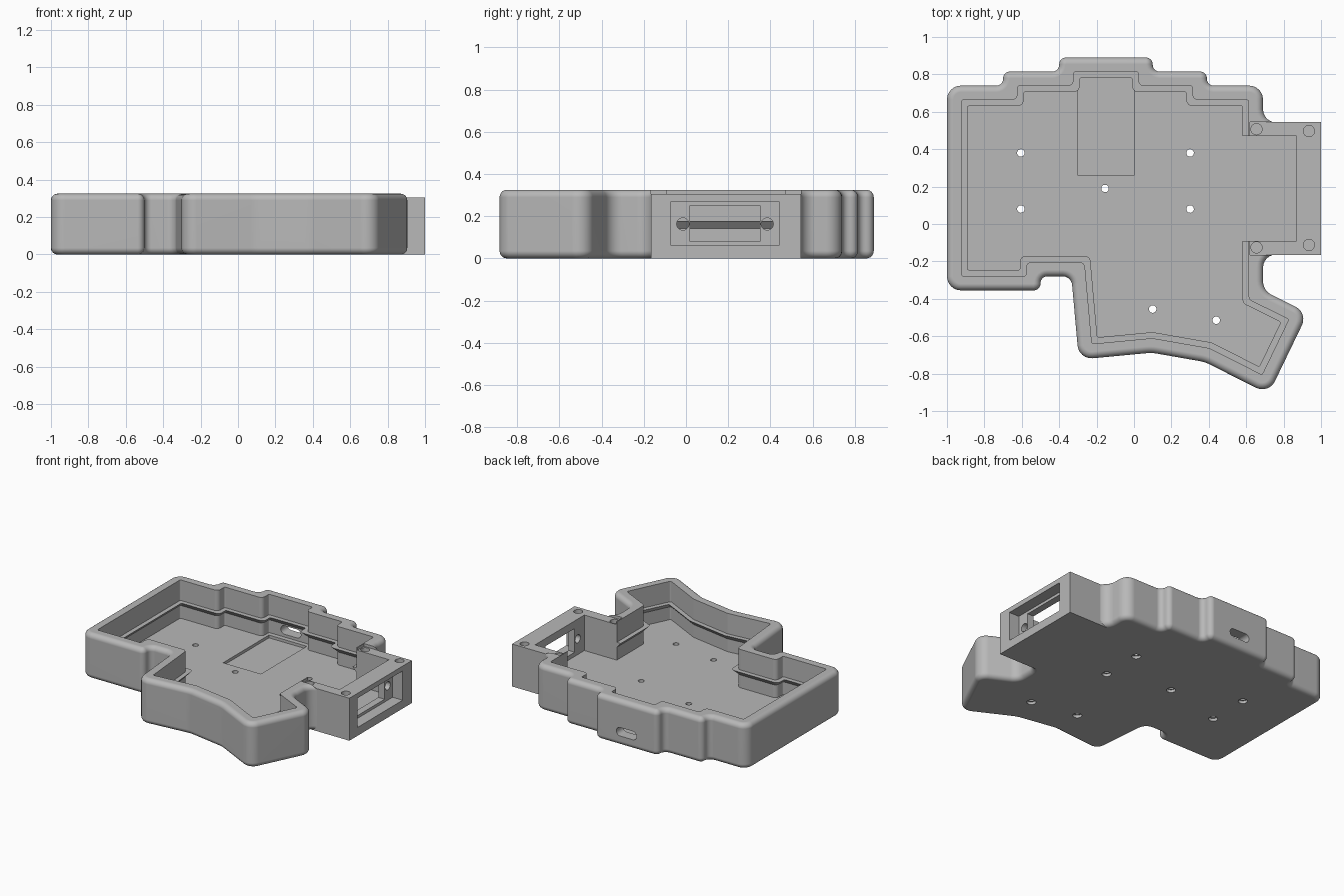
import bpy, bmesh, math
from mathutils import Vector, Matrix

cube = bpy.data.objects.get("Cube")
if cube:
    bpy.data.objects.remove(cube, do_unlink=True)

grey = bpy.data.materials.new("plain_grey")
grey.use_nodes = True
grey.diffuse_color = (0.48, 0.48, 0.48, 1)
grey.node_tree.nodes["Principled BSDF"].inputs["Base Color"].default_value = (0.48, 0.48, 0.48, 1)


def outline(corners, inset=0.0, fixed=None, steps=6):
    """Inset a counter-clockwise polygon of (x, y, radius) and round its corners."""
    pts = [Vector(c[:2]) for c in corners]
    n = len(pts)
    moved, turns = [], []
    for i in range(n):
        a = (pts[i] - pts[i - 1]).normalized()
        b = (pts[(i + 1) % n] - pts[i]).normalized()
        na, nb = Vector((-a.y, a.x)), Vector((-b.y, b.x))
        moved.append(pts[i] + (na + nb) * inset / (1 + na.dot(nb)))
        turns.append((a, na, math.atan2(a.x * b.y - a.y * b.x, a.dot(b))))
    loop = []
    for p, (a, na, turn), c in zip(moved, turns, corners):
        side = 1 if turn > 0 else -1
        if fixed:
            r = fixed[0] if side > 0 else fixed[1]
        else:
            r = max(c[2] - side * inset, 0.003)
        start = p - a * r * math.tan(abs(turn) / 2)
        centre = start + na * side * r
        for k in range(steps + 1):
            loop.append(centre + Matrix.Rotation(turn * k / steps, 2) @ (start - centre))
    return loop


def finish(bm, name):
    bmesh.ops.recalc_face_normals(bm, faces=bm.faces)
    me = bpy.data.meshes.new(name)
    bm.to_mesh(me)
    bm.free()
    me.materials.append(grey)
    ob = bpy.data.objects.new(name, me)
    bpy.context.collection.objects.link(ob)
    return ob


def loft(name, rings, matrix=None):
    """Skin a stack of (loop, z) rings into a closed solid."""
    bm = bmesh.new()
    rows = [[bm.verts.new((p.x, p.y, z)) for p in loop] for loop, z in rings]
    for lo, hi in zip(rows, rows[1:]):
        for i in range(len(lo)):
            bm.faces.new((lo[i - 1], lo[i], hi[i], hi[i - 1]))
    bm.faces.new(rows[0][::-1])
    bm.faces.new(rows[-1])
    if matrix:
        bm.transform(matrix)
    return finish(bm, name)


def box(name, x, y, z):
    bm = bmesh.new()
    bmesh.ops.create_cube(bm, size=1)
    for v in bm.verts:
        v.co = [s[0] if c < 0 else s[1] for c, s in zip(v.co, (x, y, z))]
    return finish(bm, name)


def peg(name, centre, r, length, axis="Z"):
    bm = bmesh.new()
    bmesh.ops.create_cone(bm, cap_ends=True, segments=24, radius1=r, radius2=r, depth=length)
    if axis == "X":
        bm.transform(Matrix.Rotation(math.pi / 2, 4, "Y"))
    bm.transform(Matrix.Translation(centre))
    return finish(bm, name)


def combine(target, tool, operation="DIFFERENCE"):
    tool.hide_render = True
    mod = target.modifiers.new(tool.name, "BOOLEAN")
    mod.operation, mod.solver, mod.object = operation, "EXACT", tool
    bpy.context.view_layer.objects.active = target
    bpy.ops.object.modifier_apply(modifier=mod.name)
    bpy.data.objects.remove(tool, do_unlink=True)


# Case plan, counter-clockwise, with corner radii
S = 0.036
thumb_side = [(-1, -.355, .075), (-.5, -.355, S), (-.5, -.28, S), (-.335, -.28, .05),
              (-.295, -.725, .075), (.095, -.688, .2), (.38, -.738, .2), (.72, -.91, .075),
              (.93, -.475, .075), (.69, -.356, .08)]
neck = [(.69, -.163, .07), (.85, -.163, .004), (.85, .543, .004), (.69, .543, .07)]
back_side = [(.69, .74, .075), (.39, .74, S), (.39, .815, S), (.1, .815, S), (.1, .89, S),
             (-.4, .89, S), (-.4, .815, S), (-.7, .815, S), (-.7, .74, S), (-1, .74, .075)]
outer_plan = thumb_side + neck + back_side
inner_plan = thumb_side + back_side

HEIGHT, FLOOR, EDGE = 0.325, 0.05, 0.035

# Outer body with rounded top and bottom edges
arc = [(EDGE * (1 - math.sin(a)), EDGE * (1 - math.cos(a)))
       for a in (math.pi / 2 * k / 6 for k in range(7))]
rings = [(outline(outer_plan, d), z) for d, z in arc]
rings += [(outline(outer_plan, d), HEIGHT - z) for d, z in reversed(arc)]
case = loft("keyboard_case", rings)

# Connector housing on the side
combine(case, box("housing_gap", (.62, 1.2), (-.165, .545), (.295, .5)))
combine(case, box("housing", (.62, 1), (-.165, .545), (0, .305)), "UNION")

# Cavity with a sharp support lip all round
profile = [(FLOOR, .077), (.142, .077), (.178, .109), (.178, .077), (.4, .077)]
combine(case, loft("cavity", [(outline(inner_plan, d, (.01, .03)), z) for z, d in profile]))
combine(case, box("housing_cavity", (.5, .87), (-.09, .47), (FLOOR, .4)))

# Board recess in the floor
combine(case, box("board_recess", (-.3, 0), (.26, .78), (.03, .1)))

# Cable slot through the back wall
slot_plan = [(x, z, .03) for x, z in ((-.23, .07), (-.07, .07), (-.07, .131), (-.23, .131))]
slot_loop = outline(slot_plan)
combine(case, loft("cable_slot", [(slot_loop, -.95), (slot_loop, -.7)],
                   Matrix.Rotation(math.pi / 2, 4, "X")))

# Connector recess, window and its two fixing holes
combine(case, box("connector_recess", (.92, 1.1), (-.07, .44), (.06, .27)))
combine(case, box("connector_window", (.8, 1), (.02, .35), (.08, .25)))
for y in (-.015, .385):
    combine(case, peg("fixing_hole", (.9, y, .163), .029, .2, "X"))

# Blind screw holes in the housing top
for x, y in ((.655, .507), (.935, .497), (.655, -.125), (.935, -.112)):
    combine(case, peg("screw_hole", (x, y, .25), .03, .3))

# Floor holes with counterbores underneath
for x, y in ((-.605, .38), (-.605, .08), (-.155, .19), (.3, .38), (.3, .08),
             (.1, -.455), (.44, -.515)):
    combine(case, peg("floor_hole", (x, y, .03), .02, .2))
    combine(case, peg("counterbore", (x, y, 0), .03, .04))

# Smooth the rounded edges, keep the rest crisp
bpy.ops.object.select_all(action="DESELECT")
case.select_set(True)
bpy.context.view_layer.objects.active = case
bpy.ops.object.shade_smooth_by_angle(angle=math.radians(30))
weighted = case.modifiers.new("even_shading", "WEIGHTED_NORMAL")
weighted.keep_sharp = True
